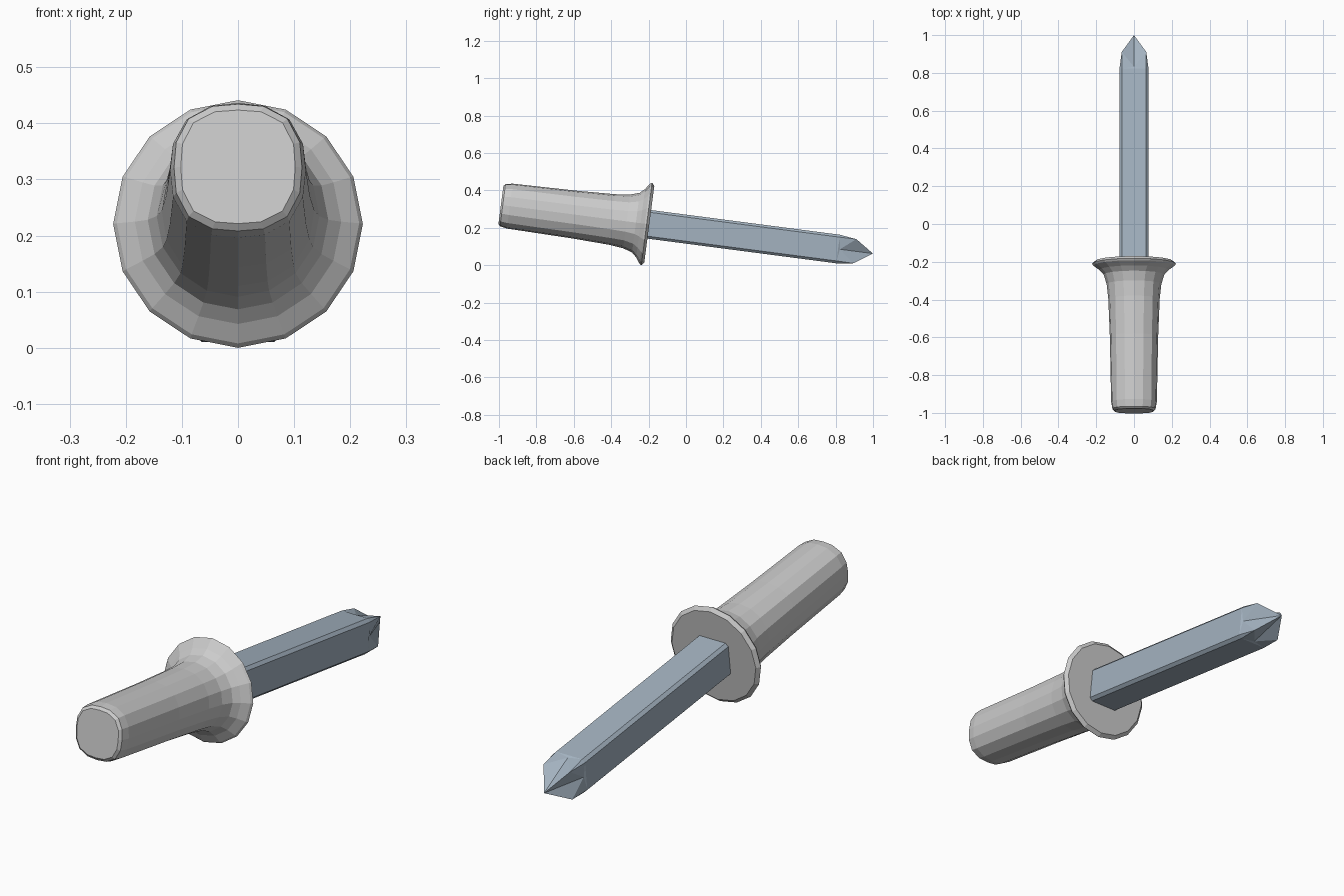
import bpy, bmesh
from math import sin, cos, pi, radians
from mathutils import Matrix, Vector

if "Cube" in bpy.data.objects:
    bpy.data.objects.remove(bpy.data.objects["Cube"])

# Tool axis: local +Y runs from handle end to tip, dipping towards the ground
PLACE = Matrix.Translation((0, 0, 0.193)) @ Matrix.Rotation(radians(-7.45), 4, 'X')


def finish(bm, name, color=None):
    bmesh.ops.recalc_face_normals(bm, faces=bm.faces)
    bm.transform(PLACE)
    mesh = bpy.data.meshes.new(name)
    bm.to_mesh(mesh)
    bm.free()
    obj = bpy.data.objects.new(name, mesh)
    bpy.context.collection.objects.link(obj)
    if color:
        mat = bpy.data.materials.new(name + "_paint")
        mat.diffuse_color = (*color, 1)
        mat.use_nodes = True
        mat.node_tree.nodes["Principled BSDF"].inputs["Base Color"].default_value = mat.diffuse_color
        mesh.materials.append(mat)
    return obj


def bridge(bm, a, b):
    for i in range(len(a)):
        j = (i + 1) % len(a)
        bm.faces.new((a[i], a[j], b[j], b[i]))


# Handle with flared guard: (position, radius, squareness) profile, 16 sides
PROFILE = [(-0.998, 0.102, 0.10), (-0.988, 0.114, 0.09), (-0.95, 0.121, 0.07),
           (-0.60, 0.128, 0.05), (-0.40, 0.136, 0.03), (-0.32, 0.145, 0.0),
           (-0.27, 0.161, 0.0), (-0.245, 0.184, 0.0), (-0.222, 0.216, 0.0),
           (-0.212, 0.2225, 0.0), (-0.198, 0.207, 0.0)]
bm = bmesh.new()
rings = []
for s, r, q in PROFILE:
    ring = []
    for i in range(16):
        a = 2 * pi * i / 16
        k = r * (1 + q * sin(2 * a) ** 2)
        ring.append(bm.verts.new((k * cos(a), s, k * sin(a))))
    rings.append(ring)
for a, b in zip(rings, rings[1:]):
    bridge(bm, a, b)
bm.faces.new(rings[0])
bm.faces.new(rings[-1])
finish(bm, "handle")

# Chamfered square shaft with a fluted cross tip
W, C = 0.077, 0.064
bm = bmesh.new()
tip = bm.verts.new((0, 1.0085, 0))
base, shoulder, ridge, flute = [], [], [], []
for k in range(4):
    turn = Matrix.Rotation(k * pi / 2, 3, 'Y')

    def vert(x, y, z):
        return bm.verts.new(turn @ Vector((x, y, z)))

    base += [vert(-C, -0.23, W), vert(C, -0.23, W)]
    shoulder += [vert(-C, 0.82, W), vert(C, 0.82, W)]
    ridge.append(vert(0.065, 0.91, 0.065))
    flute.append(vert(0, 0.83, 0.072))
bridge(bm, base, shoulder)
bm.faces.new(base)
for k in range(4):
    left, right = shoulder[2 * k], shoulder[2 * k + 1]
    r0, r1, f = ridge[k - 1], ridge[k], flute[k]
    for tri in ((left, right, f), (left, f, r0), (right, f, r1),
                (f, tip, r0), (f, tip, r1),
                (right, shoulder[(2 * k + 2) % 8], r1)):
        bm.faces.new(tri)
finish(bm, "shaft", (0.37, 0.45, 0.53))
